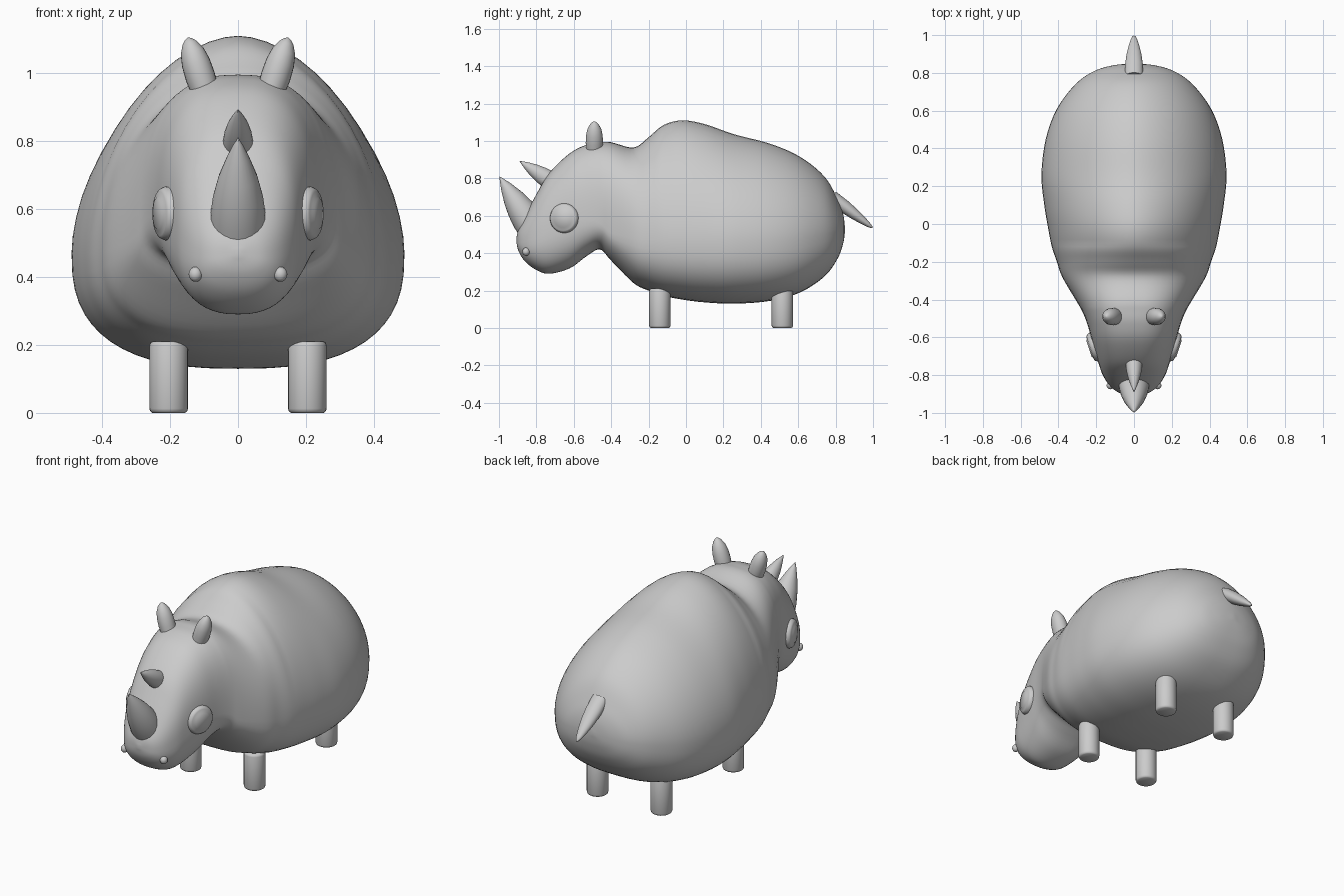
import bpy, bmesh, math
from mathutils import Vector

if "Cube" in bpy.data.objects:
    bpy.data.objects.remove(bpy.data.objects["Cube"])

grey = bpy.data.materials.new("soft grey")
grey.diffuse_color = (0.6, 0.6, 0.6, 1)
grey.use_nodes = True
grey.node_tree.nodes["Principled BSDF"].inputs["Base Color"].default_value = grey.diffuse_color


def finish(bm, name, angle=50):
    bmesh.ops.remove_doubles(bm, verts=bm.verts, dist=0.0005)
    bmesh.ops.recalc_face_normals(bm, faces=bm.faces)
    me = bpy.data.meshes.new(name)
    bm.to_mesh(me)
    bm.free()
    ob = bpy.data.objects.new(name, me)
    bpy.context.collection.objects.link(ob)
    me.materials.append(grey)
    bpy.ops.object.select_all(action='DESELECT')
    ob.select_set(True)
    bpy.context.view_layer.objects.active = ob
    bpy.ops.object.shade_smooth_by_angle(angle=math.radians(angle))
    return ob


def skin(bm, rings):
    """Bridge successive rings of points and cap both ends."""
    vs = [[bm.verts.new(p) for p in ring] for ring in rings]
    n = len(vs[0])
    for a, b in zip(vs, vs[1:]):
        for i in range(n):
            j = (i + 1) % n
            bm.faces.new((a[i], a[j], b[j], b[i]))
    bm.faces.new(vs[0])
    bm.faces.new(vs[-1])


def turned(name, base, tip, profile, side=1.0, seg=24, angle=50, ref=(1, 0, 0)):
    """Round part along base-tip; profile holds (fraction, radius)."""
    base, tip = Vector(base), Vector(tip)
    axis = (tip - base).normalized()
    v = axis.cross(Vector(ref)).normalized()
    u = v.cross(axis)
    rings = []
    for t, r in profile:
        c = base.lerp(tip, t)
        rings.append([c + u * (r * math.cos(k * math.tau / seg))
                      + v * (r * side * math.sin(k * math.tau / seg)) for k in range(seg)])
    bm = bmesh.new()
    skin(bm, rings)
    return finish(bm, name, angle)


def catmull(p, q, r, s, t):
    return [0.5 * (2 * b + (c - a) * t + (2 * a - 5 * b + 4 * c - d) * t * t
                   + (3 * b - a - 3 * c + d) * t ** 3) for a, b, c, d in zip(p, q, r, s)]


# Body and head: y, underside z, top z, half width, height of widest point
stations = [
    (-.907, .46, .48, .01, .47), (-.895, .41, .53, .075, .46), (-.86, .355, .60, .125, .46),
    (-.80, .31, .715, .165, .48), (-.73, .29, .83, .19, .52), (-.62, .32, .935, .222, .57),
    (-.53, .385, .98, .247, .58), (-.46, .42, .993, .275, .56), (-.40, .36, .993, .31, .51),
    (-.28, .24, .965, .38, .48), (-.20, .20, 1.02, .408, .47), (-.12, .172, 1.085, .435, .47),
    (-.02, .152, 1.11, .455, .47), (.10, .137, 1.09, .475, .47), (.26, .13, 1.035, .49, .47),
    (.45, .145, .985, .467, .47), (.61, .19, .915, .408, .48), (.74, .275, .81, .31, .50),
    (.81, .37, .69, .21, .51), (.84, .45, .61, .11, .52), (.85, .515, .535, .01, .525)]
rings = []
for i in range(len(stations) - 1):
    pts = [stations[max(0, min(len(stations) - 1, i + k))] for k in (-1, 0, 1, 2)]
    for s in range(5 if i < len(stations) - 2 else 6):
        y, zb, zt, w, zw = catmull(*pts, s / 5)
        f = max(0, min(1, (y + .45) / .35))
        up, low = 2.6 - .8 * f, 2.4 + .2 * f
        ring = []
        for k in range(56):
            a = k * math.tau / 56
            c, z = math.cos(a), math.sin(a)
            n = up if z > 0 else low
            h = zt - zw if z > 0 else zw - zb
            ring.append((math.copysign(abs(c) ** (2 / n), c) * w, y,
                         zw + math.copysign(abs(z) ** (2 / n), z) * h))
        rings.append(ring)
bm = bmesh.new()
skin(bm, rings)
finish(bm, "body", 80)

# Horns
horn = [(0, 1), (.2, 1), (.4, .9), (.6, .7), (.8, .4), (.93, .16), (1, .01)]
turned("front_horn", (0, -.81, .52), (0, -.997, .81), [(t, r * .082) for t, r in horn])
turned("rear_horn", (0, -.70, .77), (0, -.89, .893), [(t, r * .045) for t, r in horn], 1.1)

# Tail
turned("tail", (0, .78, .70), (0, .998, .535),
       [(0, .048), (.3, .047), (.55, .039), (.75, .028), (.9, .017), (.97, .009), (1, .001)], .75)

# Paired parts
dome = [(0, .9), (.3, 1), (.55, .96), (.75, .8), (.9, .5), (.97, .25), (1, .02)]
leg = [(0, .048), (.02, .054), (.06, .057), (.94, .057), (.98, .054), (1, .048)]
for sx, side in ((1, "left"), (-1, "right")):
    turned(side + "_ear", (sx * .095, -.49, .94), (sx * .148, -.49, 1.105),
           [(t, r * .044) for t, r in dome], 1.05)
    for y, end in ((-.14, "front"), (.515, "rear")):
        turned(f"{end}_{side}_leg", (sx * .204, y, 0), (sx * .204, y, .21), leg)
    # Eye: domed disc with a raised inner disc
    c, d = Vector((sx * .208, -.65, .587)), Vector((sx * .95, -.31, 0))
    turned(side + "_eye", c - d * .03, c + d * .032,
           [(0, .07), (.25, .079), (.6, .079), (.8, .073), (.88, .066), (.92, .05),
            (1, .045)], ref=(0, 0, 1), seg=32)
    # Nostril
    ball = [((1 - math.cos(i * math.pi / 10)) / 2, .02 * math.sin(i * math.pi / 10) + .0002)
            for i in range(11)]
    turned(side + "_nostril", (sx * .125, -.855, .386), (sx * .125, -.855, .43), ball, seg=16)
